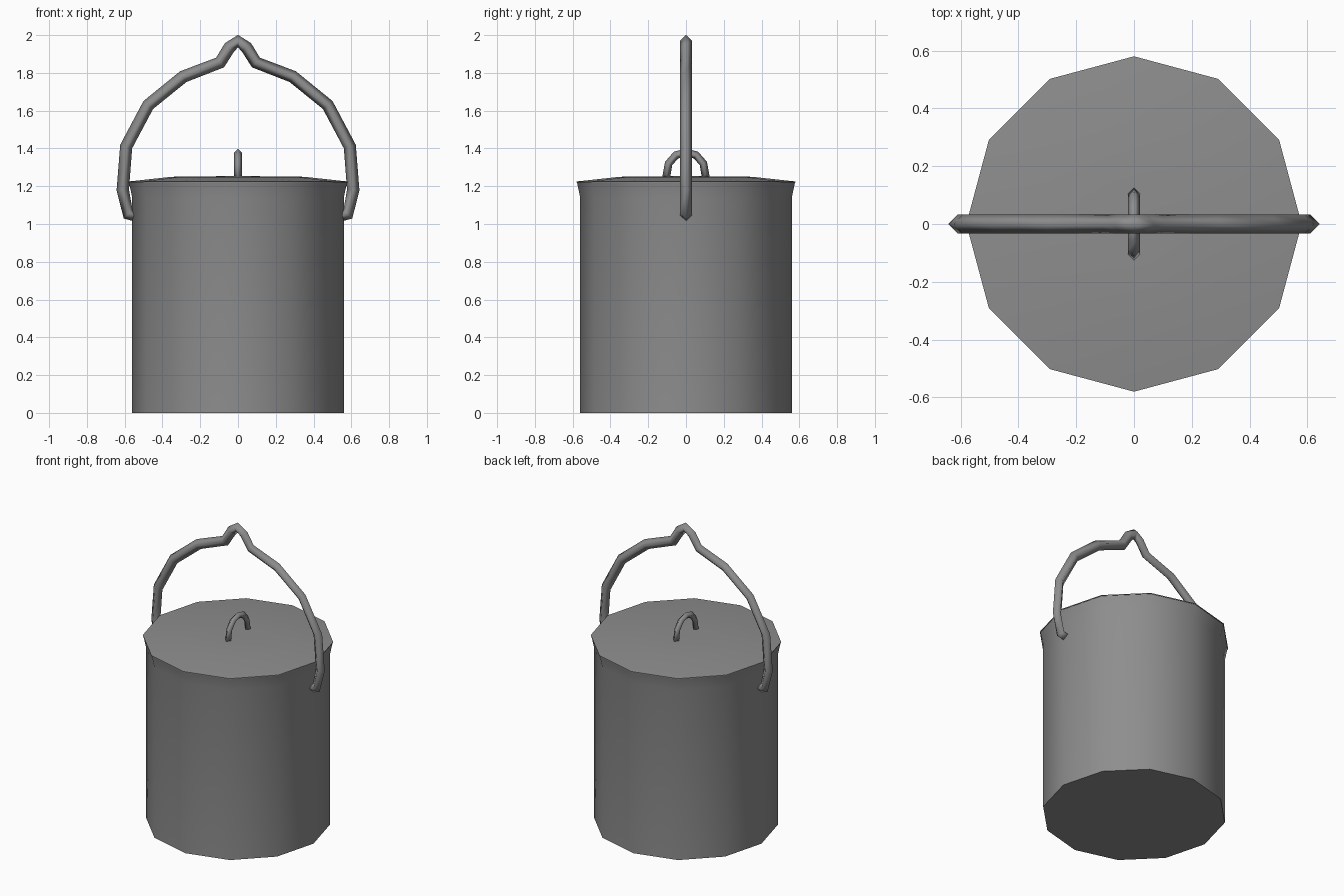
import bpy, bmesh, math
from mathutils import Vector

cube = bpy.data.objects.get("Cube")
if cube:
    bpy.data.objects.remove(cube)

# One grey metal for everything
metal = bpy.data.materials.new("grey metal")
metal.use_nodes = True
GREY = (0.27, 0.27, 0.27, 1)
metal.diffuse_color = GREY
metal.node_tree.nodes["Principled BSDF"].inputs["Base Color"].default_value = GREY


def finish(name, bm, angle):
    bmesh.ops.recalc_face_normals(bm, faces=bm.faces)
    mesh = bpy.data.meshes.new(name)
    bm.to_mesh(mesh)
    bm.free()
    mesh.materials.append(metal)
    obj = bpy.data.objects.new(name, mesh)
    bpy.context.collection.objects.link(obj)
    bpy.ops.object.select_all(action="DESELECT")
    obj.select_set(True)
    bpy.context.view_layer.objects.active = obj
    bpy.ops.object.shade_smooth_by_angle(angle=math.radians(angle))
    return obj


def skin(bm, rings):
    """Join successive closed rings with quads and cap both ends."""
    n = len(rings[0])
    for a, b in zip(rings, rings[1:]):
        for i in range(n):
            j = (i + 1) % n
            bm.faces.new((a[i], a[j], b[j], b[i]))
    bm.faces.new(rings[0])
    bm.faces.new(rings[-1])


def lathe(name, profile, sides=12):
    bm = bmesh.new()
    rings = []
    for r, z in profile:
        turn = [math.tau * i / sides for i in range(sides)]
        rings.append([bm.verts.new((r * math.cos(t), r * math.sin(t), z)) for t in turn])
    skin(bm, rings)
    return finish(name, bm, 40)


def bent_rod(name, half, across, side, radius):
    """Mirror half a path about the centre and sweep a diamond section along it."""
    path = [(-u, z) for u, z in half] + [(u, z) for u, z in reversed(half[:-1])]
    pts = [across * u + Vector((0, 0, z)) for u, z in path]
    bm = bmesh.new()
    rings = []
    for i, p in enumerate(pts):
        before = (p - pts[max(i - 1, 0)]).normalized()
        after = (pts[min(i + 1, len(pts) - 1)] - p).normalized()
        tangent = (before + after).normalized()
        normal = side.cross(tangent)
        offsets = (normal, side, -normal, -side)
        rings.append([bm.verts.new(p + o * radius) for o in offsets])
    skin(bm, rings)
    return finish(name, bm, 100)


X, Y = Vector((1, 0, 0)), Vector((0, 1, 0))

# Pail body with flared rim
lathe("pail_body", [(0.56, 0), (0.56, 1.14), (0.577, 1.22)])

# Shallow lid
lathe("lid", [(0.58, 1.22), (0.58, 1.225), (0.35, 1.25), (0.1, 1.253)])

# Carrying handle, peaked in the middle and hooked into the sides
bent_rod("carrying_handle",
         [(0.54, 1.045), (0.582, 1.053), (0.61, 1.18), (0.592, 1.41), (0.475, 1.63),
          (0.29, 1.78), (0.095, 1.855), (0.045, 1.935), (0, 1.968)], X, Y, 0.033)

# Small loop on the lid
bent_rod("lid_loop",
         [(0.106, 1.24), (0.092, 1.32), (0.053, 1.365), (0, 1.378)], Y, X, 0.021)
